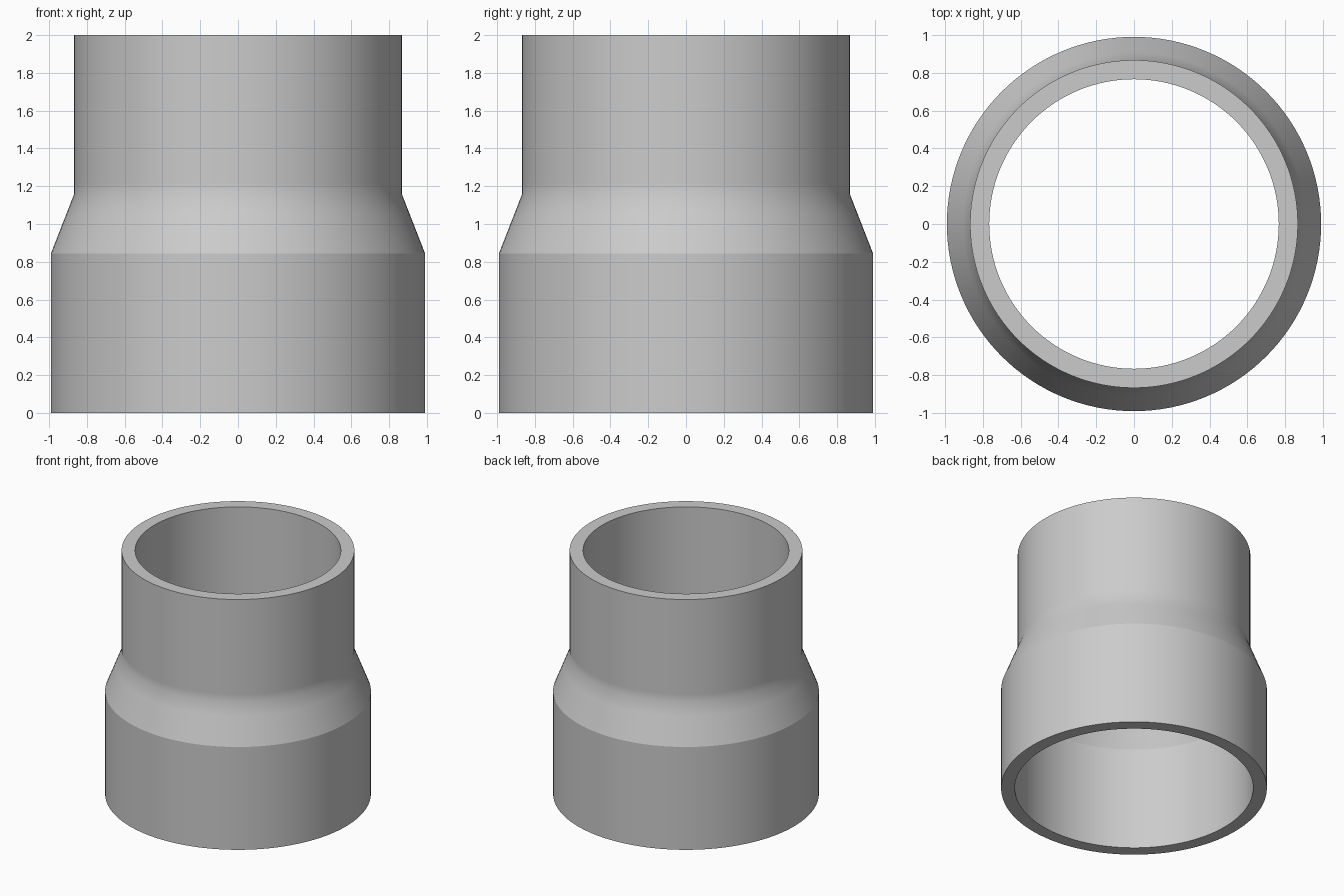
import bpy
import bmesh
from math import cos, sin, tau, radians

cube = bpy.data.objects.get("Cube")
if cube:
    bpy.data.objects.remove(cube, do_unlink=True)

SIDES = 128
LOW_Z, HIGH_Z, TOP_Z = 0.845, 1.16, 2.0   # taper start, taper end, top


def make_material(name, colour):
    mat = bpy.data.materials.new(name)
    mat.use_nodes = True
    mat.diffuse_color = colour
    mat.node_tree.nodes["Principled BSDF"].inputs["Base Color"].default_value = colour
    return mat


def wall(wide, narrow):
    """Profile of one pipe wall, bottom to top, with loops that hold the soft neck."""
    mid_z = 1.06
    mid = wide + (narrow - wide) * (mid_z - LOW_Z) / (HIGH_Z - LOW_Z)
    return [(wide, 0), (wide, LOW_Z), (mid, mid_z),
            (narrow, HIGH_Z), (narrow, HIGH_Z + 0.06), (narrow, TOP_Z)]


# Closed cross-section: outer wall upward, inner wall back down
profile = wall(0.99, 0.867) + wall(0.888, 0.766)[::-1]

# Revolve the section around the z axis
bm = bmesh.new()
rings = []
for radius, z in profile:
    rings.append([bm.verts.new((radius * cos(tau * i / SIDES),
                                radius * sin(tau * i / SIDES), z))
                  for i in range(SIDES)])
for a, b in zip(rings, rings[1:] + rings[:1]):
    for i in range(SIDES):
        j = (i + 1) % SIDES
        bm.faces.new((a[i], a[j], b[j], b[i]))
bmesh.ops.recalc_face_normals(bm, faces=bm.faces)

mesh = bpy.data.meshes.new("pipe_reducer")
bm.to_mesh(mesh)
bm.free()
pipe = bpy.data.objects.new("pipe_reducer", mesh)
bpy.context.collection.objects.link(pipe)
mesh.materials.append(make_material("pipe_grey", (0.6, 0.6, 0.6, 1)))

# Smooth walls, crisp rims
bpy.ops.object.select_all(action='DESELECT')
pipe.select_set(True)
bpy.context.view_layer.objects.active = pipe
bpy.ops.object.shade_smooth_by_angle(angle=radians(30))

# Crisp crease where the taper leaves the wide section
for edge in mesh.edges:
    if all(abs(mesh.vertices[v].co.z - LOW_Z) < 0.001 for v in edge.vertices):
        edge.use_edge_sharp = True
